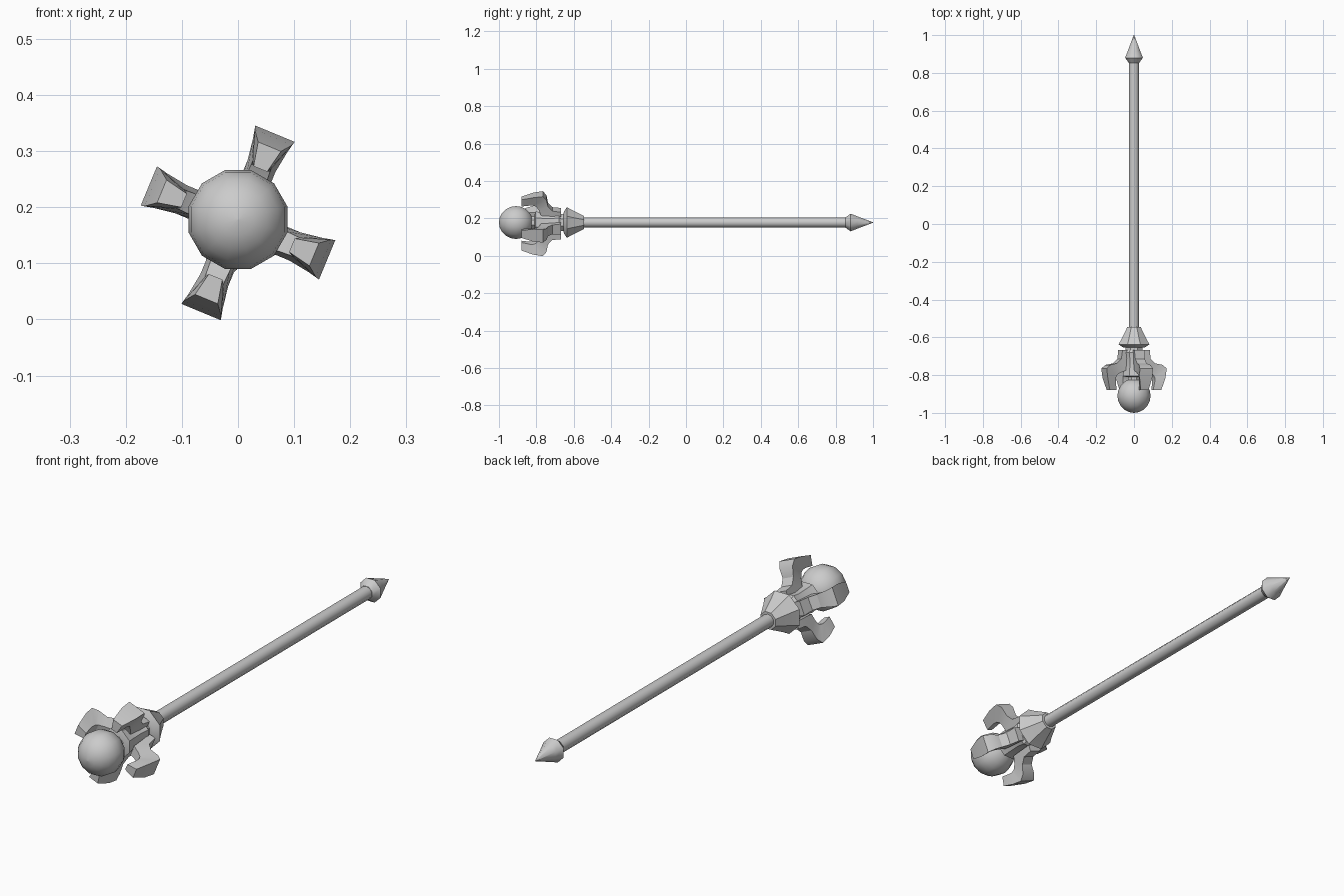
import bpy, bmesh, math
from mathutils import Vector

if "Cube" in bpy.data.objects:
    bpy.data.objects.remove(bpy.data.objects["Cube"])

AXIS_Z = 0.178   # height of the staff axis
CLAW_Z = 0.172   # height of the claw ring centre


def finish(name, bm, angle=35):
    bmesh.ops.remove_doubles(bm, verts=bm.verts, dist=1e-5)
    bmesh.ops.recalc_face_normals(bm, faces=bm.faces)
    me = bpy.data.meshes.new(name)
    bm.to_mesh(me)
    bm.free()
    ob = bpy.data.objects.new(name, me)
    bpy.context.collection.objects.link(ob)
    bpy.ops.object.select_all(action='DESELECT')
    ob.select_set(True)
    bpy.context.view_layer.objects.active = ob
    bpy.ops.object.shade_smooth_by_angle(angle=math.radians(angle))
    return ob


def loft(bm, rings):
    """Skin a list of closed point rings and cap both ends."""
    rows = [[bm.verts.new(p) for p in ring] for ring in rings]
    n = len(rows[0])
    for a, b in zip(rows, rows[1:]):
        for i in range(n):
            j = (i + 1) % n
            bm.faces.new((a[i], a[j], b[j], b[i]))
    bm.faces.new(rows[0])
    bm.faces.new(rows[-1])


def lathe(name, profile, sides, angle=35):
    """Turn (y, radius) points around the staff axis."""
    bm = bmesh.new()
    loft(bm, [[(r * math.cos(math.tau * (i + .5) / sides), y,
                AXIS_Z + r * math.sin(math.tau * (i + .5) / sides))
               for i in range(sides)] for y, r in profile])
    return finish(name, bm, angle)


# Shaft, pointed end cap, bell collar and socket
lathe("shaft", [(-0.57, .027), (0.87, .027)], 10, 40)
lathe("end_spike", [(0.852, .029), (0.88, .051), (0.915, .036), (1.0, .0015)], 8, 50)
lathe("bell_collar", [(-0.545, .038), (-0.61, .072), (-0.637, .089),
                      (-0.652, .064), (-0.655, .05)], 8, 30)
lathe("neck", [(-0.65, .05), (-0.68, .05)], 8)
lathe("socket", [(-0.668, .056), (-0.68, .064), (-0.72, .056),
                 (-0.78, .060), (-0.805, .064), (-0.81, .045)], 8, 30)
lathe("orb_seat", [(-0.80, .035), (-0.84, .035)], 8)

# Orb
R = 0.091
lathe("orb", [(-0.909 - R * math.cos(math.pi * k / 10),
               max(.001, R * math.sin(math.pi * k / 10))) for k in range(11)], 12, 60)

# Four claws: each section is outer (y, r, half width), inner (y, r, half width)
SECTIONS = [
    ((-.668, .078, .030), (-.668, .050, .028)),
    ((-.715, .084, .027), (-.775, .055, .022)),
    ((-.738, .110, .027), (-.787, .085, .019)),
    ((-.746, .150, .033), (-.800, .105, .018)),
    ((-.765, .172, .038), (-.815, .112, .018)),
    ((-.815, .165, .036), (-.835, .112, .018)),
    ((-.880, .147, .022), (-.880, .104, .013)),
]
for k in range(4):
    a = math.radians(67.5 + 90 * k)
    out = Vector((math.cos(a), 0, math.sin(a)))
    side = Vector((-math.sin(a), 0, math.cos(a)))

    def pt(y, r, w):
        return out * r + side * w + Vector((0, y, CLAW_Z))

    bm = bmesh.new()
    loft(bm, [[pt(*o), pt(o[0], o[1], -o[2]), pt(i[0], i[1], -i[2]), pt(*i)]
              for o, i in SECTIONS])
    finish(f"claw_{k + 1}", bm, 30)
